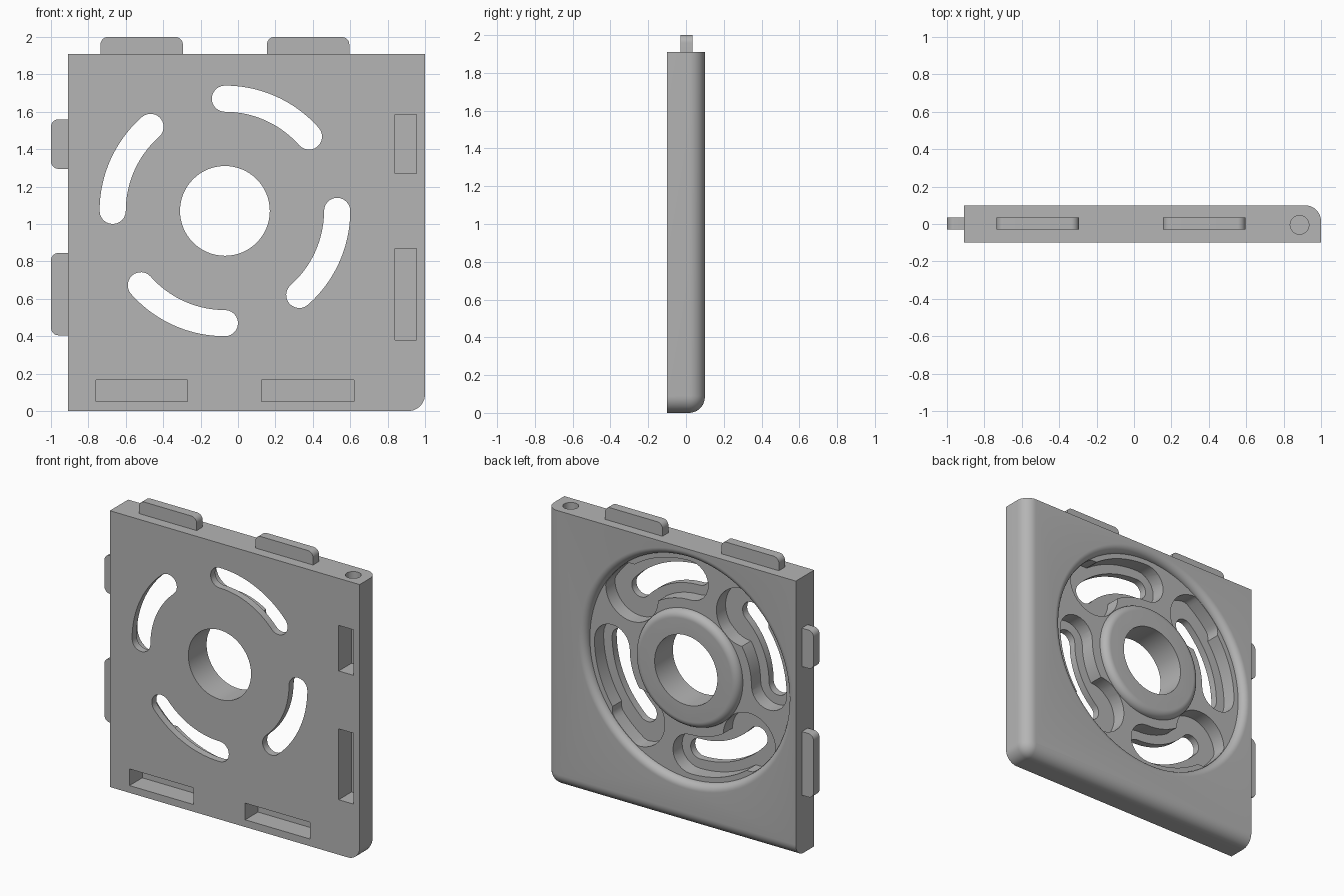
import bpy, bmesh
from math import sin, cos, pi, radians, hypot, atan2

if "Cube" in bpy.data.objects:
    bpy.data.objects.remove(bpy.data.objects["Cube"], do_unlink=True)

grey = bpy.data.materials.new("plain grey")
grey.use_nodes = True
grey.diffuse_color = (0.46, 0.46, 0.46, 1)
grey.node_tree.nodes["Principled BSDF"].inputs["Base Color"].default_value = (0.46, 0.46, 0.46, 1)

CX, CZ = -0.07, 1.07          # centre of the round features
FRONT, BACK = -0.1, 0.1


def loft(name, rings, closed=False):
    """Skin matching rings of points; cap the ends unless the rings form a loop."""
    bm = bmesh.new()
    vs = [[bm.verts.new(p) for p in ring] for ring in rings]
    n = len(vs[0])
    pairs = list(zip(vs, vs[1:])) + ([(vs[-1], vs[0])] if closed else [])
    for a, b in pairs:
        for i in range(n):
            j = (i + 1) % n
            bm.faces.new((a[i], a[j], b[j], b[i]))
    if not closed:
        bm.faces.new(vs[0][::-1])
        bm.faces.new(vs[-1])
    bmesh.ops.recalc_face_normals(bm, faces=bm.faces)
    mesh = bpy.data.meshes.new(name)
    bm.to_mesh(mesh)
    bm.free()
    mesh.materials.append(grey)
    ob = bpy.data.objects.new(name, mesh)
    bpy.context.collection.objects.link(ob)
    return ob


def prism(name, outline, y0, y1):
    return loft(name, [[(x, y, z) for x, z in outline] for y in (y0, y1)])


def arc(cx, cz, r, a0, a1, n):
    return [(cx + r * cos(radians(a0 + (a1 - a0) * i / n)),
             cz + r * sin(radians(a0 + (a1 - a0) * i / n))) for i in range(n + 1)]


def circle(cx, cz, r, n):
    return arc(cx, cz, r, 0, 360, n)[:-1]


def box(x0, x1, z0, z1):
    return [(x0, z0), (x1, z0), (x1, z1), (x0, z1)]


def arc_slot(a0, a1, r, half):
    """Outline of a curved slot with round ends."""
    def end(a):
        return CX + r * cos(radians(a)), CZ + r * sin(radians(a))
    return (arc(CX, CZ, r + half, a0, a1, 24)
            + arc(*end(a1), half, a1, a1 + 180, 12)[1:-1]
            + arc(CX, CZ, r - half, a1, a0, 24)
            + arc(*end(a0), half, a0 + 180, a0 + 360, 12)[1:-1])


def cut(target, cutter):
    mod = target.modifiers.new("cut", 'BOOLEAN')
    mod.operation, mod.solver, mod.object = 'DIFFERENCE', 'EXACT', cutter
    bpy.context.view_layer.objects.active = target
    bpy.ops.object.modifier_apply(modifier=mod.name)
    bpy.data.objects.remove(cutter, do_unlink=True)


# Plate: square slab with one round corner and two rounded back edges
def plate_ring(y, d):
    corner = arc(0.91, 0.09, 0.09 - d, -90, 0, 10)
    return [(x, y, z) for x, z in [(-0.91, d)] + corner + [(1 - d, 1.91), (-0.91, 1.91)]]


R = 0.085
steps = [radians(9 * i) for i in range(11)]
plate = loft("plate", [plate_ring(FRONT, 0)]
             + [plate_ring(BACK - R + R * sin(t), R * (1 - cos(t))) for t in steps])

# Ring-shaped recess in the back, with rounded lips around it and its hub
F = 0.05
profile = [(0.82 - F * cos(t), BACK - F + F * sin(t)) for t in steps]
profile += [(0.82, 0.13), (0.35, 0.13)]
profile += [(0.35 + F * cos(t), BACK - F + F * sin(t)) for t in reversed(steps)]
SEG = 96
cut(plate, loft("recess_cutter", [
    [(CX + r * cos(2 * pi * k / SEG), y, CZ + r * sin(2 * pi * k / SEG)) for r, y in profile]
    for k in range(SEG)], closed=True))


# Four keyhole pockets with a curved through slot in each
def clamp_to_recess(points):
    out = []
    for x, z in points:
        r = min(max(hypot(x - CX, z - CZ), 0.403), 0.767)
        a = atan2(z - CZ, x - CX)
        out.append((CX + r * cos(a), CZ + r * sin(a)))
    return out


for quarter in range(4):
    a1 = 90 * (quarter + 1)
    a0 = a1 - 48.5
    ex, ez = CX + 0.6 * cos(radians(a0)), CZ + 0.6 * sin(radians(a0))
    cut(plate, prism("pocket_cutter", arc_slot(a0, a1, 0.6, 0.135), -0.05, 0.08))
    cut(plate, prism("keyhole_cutter", clamp_to_recess(circle(ex, ez, 0.2, 48)), -0.05, 0.07))
    cut(plate, prism("slot_cutter", arc_slot(a0, a1, 0.6, 0.07), -0.2, 0.0))

# Central hole
cut(plate, prism("hub_cutter", circle(CX, CZ, 0.24, 64), -0.2, 0.2))

# Blind sockets in the front, along the left and bottom edges
for socket in [box(0.84, 0.955, 1.27, 1.585), box(0.84, 0.955, 0.38, 0.87),
               box(-0.76, -0.27, 0.05, 0.165), box(0.125, 0.62, 0.05, 0.165)]:
    cut(plate, prism("socket_cutter", socket, -0.2, 0.04))

# Pin hole in the top edge
cut(plate, loft("pin_hole_cutter", [[(x, y, z) for x, y in circle(0.885, -0.005, 0.05, 32)]
                                    for z in (1.7, 2.0)]))


# Tabs with rounded outer corners on the top and right edges
def tab_outline(a, b, base, tip, r=0.04):
    return ([(a, base), (b, base)] + arc(b - r, tip - r, r, 0, 90, 8)
            + arc(a + r, tip - r, r, 90, 180, 8))


tabs = []
for i, (a, b) in enumerate([(-0.735, -0.295), (0.155, 0.595)]):
    tabs.append(prism(f"top_tab_{i + 1}", tab_outline(a, b, 1.9, 2.0), -0.03, 0.035))
for i, (a, b) in enumerate([(0.405, 0.845), (1.295, 1.56)]):
    outline = [(-u, v) for v, u in tab_outline(a, b, 0.9, 1.0)]
    tabs.append(prism(f"right_tab_{i + 1}", outline, -0.03, 0.035))

# Smooth shading with sharp edges kept
bpy.ops.object.select_all(action='DESELECT')
for ob in [plate] + tabs:
    ob.select_set(True)
bpy.context.view_layer.objects.active = plate
bpy.ops.object.shade_smooth_by_angle(angle=radians(30))
